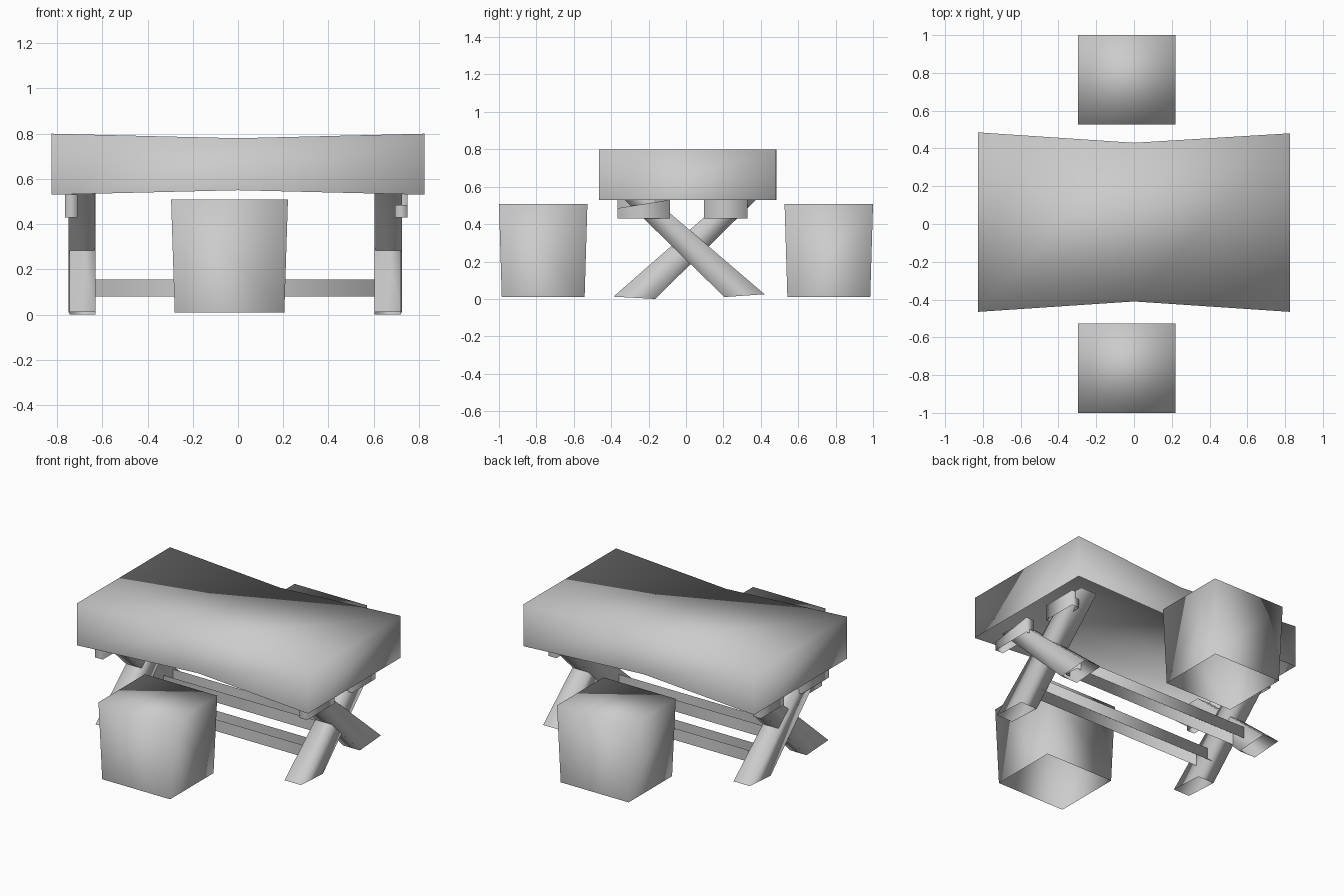
import bpy, bmesh

if "Cube" in bpy.data.objects:
    bpy.data.objects.remove(bpy.data.objects["Cube"])

gray = bpy.data.materials.new("plain gray")
gray.diffuse_color = (0.6, 0.6, 0.6, 1)
gray.use_nodes = True
gray.node_tree.nodes["Principled BSDF"].inputs["Base Color"].default_value = gray.diffuse_color


def loft(name, rings, cap_end=False):
    """Softly shaded tube through matching rings, optionally capped at the last."""
    bm = bmesh.new()
    loops = [[bm.verts.new(p) for p in ring] for ring in rings]
    n = len(loops[0])
    for a, b in zip(loops, loops[1:]):
        for i in range(n):
            j = (i + 1) % n
            bm.faces.new((a[i], a[j], b[j], b[i]))
    if cap_end:
        bm.faces.new(loops[-1])
    bmesh.ops.recalc_face_normals(bm, faces=bm.faces)
    for f in bm.faces:
        f.smooth = True
    me = bpy.data.meshes.new(name)
    bm.to_mesh(me)
    bm.free()
    me.materials.append(gray)
    ob = bpy.data.objects.new(name, me)
    bpy.context.collection.objects.link(ob)
    return ob


def rect(x0, x1, y0, y1, z):
    return [(x0, y0, z), (x1, y0, z), (x1, y1, z), (x0, y1, z)]


def sleeve(name, x0, x1, y0, y1, z0, z1):
    """Four upright walls, open above and below."""
    return loft(name, [rect(x0, x1, y0, y1, z) for z in (z0, z1)])


def leg(name, x0, x1, foot, top):
    """Slanted four-sided leg; foot and top are pairs of (y, z)."""
    return loft(name, [[(x0, *a), (x1, *a), (x1, *b), (x0, *b)]
                       for a, b in (foot, top)])


# Thick table top, pinched at the middle, hollow underneath
def outline(pinch_z, end_z):
    return [(-0.825, -0.465, end_z), (0, -0.41, pinch_z), (0.825, -0.465, end_z),
            (0.825, 0.48, end_z), (0, 0.43, pinch_z), (-0.825, 0.485, end_z)]


top = loft("table_top", [outline(0.55, 0.53), outline(0.78, 0.80)])
bm = bmesh.new()
bm.from_mesh(top.data)
bm.verts.ensure_lookup_table()
v = bm.verts[6:]
for quad in ((v[0], v[1], v[4], v[5]), (v[1], v[2], v[3], v[4])):
    bm.faces.new(quad).smooth = True
bmesh.ops.recalc_face_normals(bm, faces=bm.faces)
bm.to_mesh(top.data)
bm.free()

# Crossed legs at both ends, with brackets under the top
for side, x0, x1, b0, b1 in (("left", -0.745, -0.63, -0.765, -0.71),
                             ("right", 0.605, 0.722, 0.695, 0.75)):
    out = 0.004 if side == "right" else -0.004
    leg(side + "_leg_to_front", x0 + out, x1 + out,
        ((0.206, 0.01), (0.42, 0.025)), ((-0.335, 0.535), (-0.175, 0.535)))
    leg(side + "_leg_to_back", x0, x1,
        ((-0.165, 0.0), (-0.388, 0.012)), ((0.38, 0.535), (0.21, 0.535)))
    front = sleeve(side + "_front_bracket", b0, b1, -0.365, -0.085, 0.43, 0.53)
    sleeve(side + "_back_bracket", b0, b1, 0.095, 0.33, 0.43, 0.53)
    if side == "right":  # this bracket is lower at its front end
        for vert in front.data.vertices:
            if vert.co.y < -0.3 and vert.co.z > 0.5:
                vert.co.z = 0.485

# Long rails joining the leg pairs
for name, y0, y1 in (("front_rail", -0.18, -0.08), ("back_rail", 0.145, 0.245)):
    sleeve(name, -0.66, 0.64, y0, y1, 0.08, 0.155)

# Tapered stools, front and back, hollow underneath
for name, s in (("front_stool", -1), ("back_stool", 1)):
    loft(name, [rect(-0.28, 0.205, s * 0.542, s * 0.985, 0.01),
                rect(-0.296, 0.221, s * 0.527, s * 1.0, 0.508)], cap_end=True)
